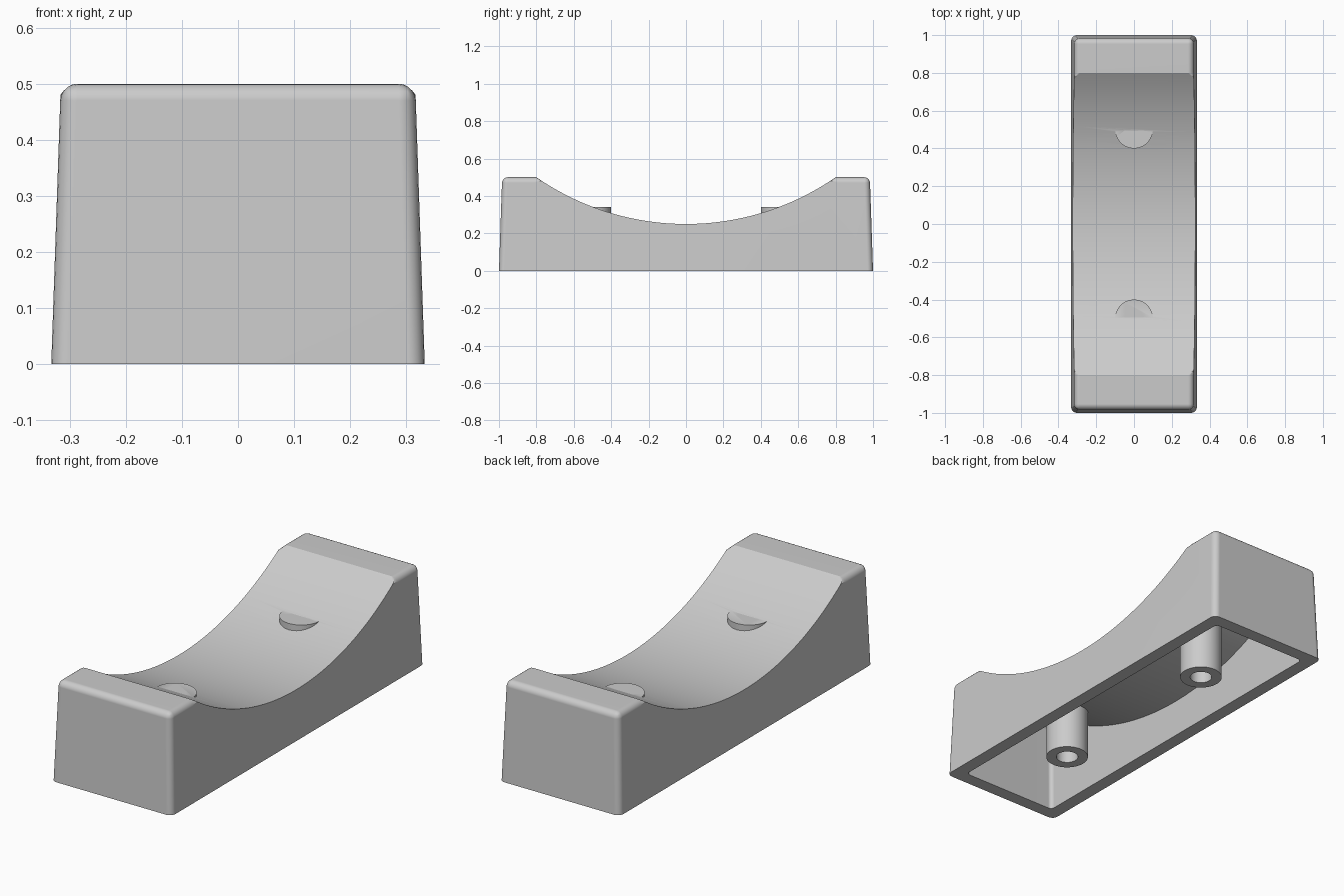
import bpy, bmesh, math

if "Cube" in bpy.data.objects:
    bpy.data.objects.remove(bpy.data.objects["Cube"])

WALL = 0.067
DRAFT = 0.034
ARC_R, ARC_Z = 1.405, 1.655      # saddle arc radius and centre height
BOSS_Y, BOSS_TOP = 0.5, 0.34

grey = bpy.data.materials.new("light grey plastic")
grey.use_nodes = True
grey.diffuse_color = (0.6, 0.6, 0.6, 1)
grey.node_tree.nodes["Principled BSDF"].inputs["Base Color"].default_value = (0.6, 0.6, 0.6, 1)


def add_object(name, bm):
    mesh = bpy.data.meshes.new(name)
    bmesh.ops.recalc_face_normals(bm, faces=bm.faces)
    bm.to_mesh(mesh)
    bm.free()
    mesh.materials.append(grey)
    obj = bpy.data.objects.new(name, mesh)
    bpy.context.collection.objects.link(obj)
    return obj


def saddle_block(name, half_x, half_y, top, radius, base, round_r):
    """Drafted block whose top is scooped by an arc, with rounded edges."""
    edge_y = math.sqrt(radius ** 2 - (ARC_Z - top) ** 2)
    sweep = math.asin(edge_y / radius)
    steps = 48
    end_y = half_y - DRAFT * top
    profile = [(-half_y + DRAFT * base, base), (-end_y, top)]
    for i in range(steps + 1):
        a = sweep * (2 * i / steps - 1)
        profile.append((radius * math.sin(a), ARC_Z - radius * math.cos(a)))
    profile += [(end_y, top), (half_y - DRAFT * base, base)]
    bm = bmesh.new()
    left, right = [[bm.verts.new((s * (half_x - DRAFT * z), y, z)) for y, z in profile]
                   for s in (1, -1)]
    bm.faces.new(left)
    bm.faces.new(right[::-1])
    for i in range(len(profile)):
        j = (i + 1) % len(profile)
        bm.faces.new((left[i], right[i], right[j], left[j]))
    # round side edges and the two end edges, leaving base and arc crease sharp
    rounded = []
    for e in bm.edges:
        a, b = e.verts
        across = a.co.x * b.co.x < 0
        at_base = max(a.co.z, b.co.z) < base + 0.001
        at_end = abs(a.co.y) > end_y - 0.001
        if not at_base and (not across or at_end):
            rounded.append(e)
    bmesh.ops.bevel(bm, geom=rounded, offset=round_r, segments=5, profile=0.5,
                    affect='EDGES', clamp_overlap=True)
    return add_object(name, bm)


def cylinder(name, radius, y, low, high):
    bm = bmesh.new()
    bmesh.ops.create_cone(bm, cap_ends=True, segments=48, radius1=radius,
                          radius2=radius, depth=high - low)
    bmesh.ops.translate(bm, verts=bm.verts, vec=(0, y, (low + high) / 2))
    return add_object(name, bm)


def combine(target, tool, operation):
    mod = target.modifiers.new(operation.lower(), 'BOOLEAN')
    mod.object, mod.operation, mod.solver = tool, operation, 'EXACT'
    bpy.context.view_layer.objects.active = target
    bpy.ops.object.modifier_apply(modifier=mod.name)
    bpy.data.objects.remove(tool)


# hollow saddle shell
body = saddle_block("saddle_body", 0.333, 1.0, 0.5, ARC_R, 0, 0.03)
cavity = saddle_block("cavity_cutter", 0.333 - WALL, 1.0 - WALL, 0.5 - WALL,
                      ARC_R + WALL, -0.1, 0.02)
combine(body, cavity, 'DIFFERENCE')

# screw bosses rising through the saddle, then their bores
for y in (-BOSS_Y, BOSS_Y):
    combine(body, cylinder("screw_boss", 0.1, y, 0, BOSS_TOP), 'UNION')
    combine(body, cylinder("bore_cutter", 0.052, y, -0.1, BOSS_TOP), 'DIFFERENCE')

# smooth rounded surfaces, keeping hard edges
bpy.ops.object.select_all(action='DESELECT')
body.select_set(True)
bpy.context.view_layer.objects.active = body
bpy.ops.object.shade_smooth_by_angle(angle=math.radians(25))
weighted = body.modifiers.new("weighted_normals", 'WEIGHTED_NORMAL')
weighted.keep_sharp = True
